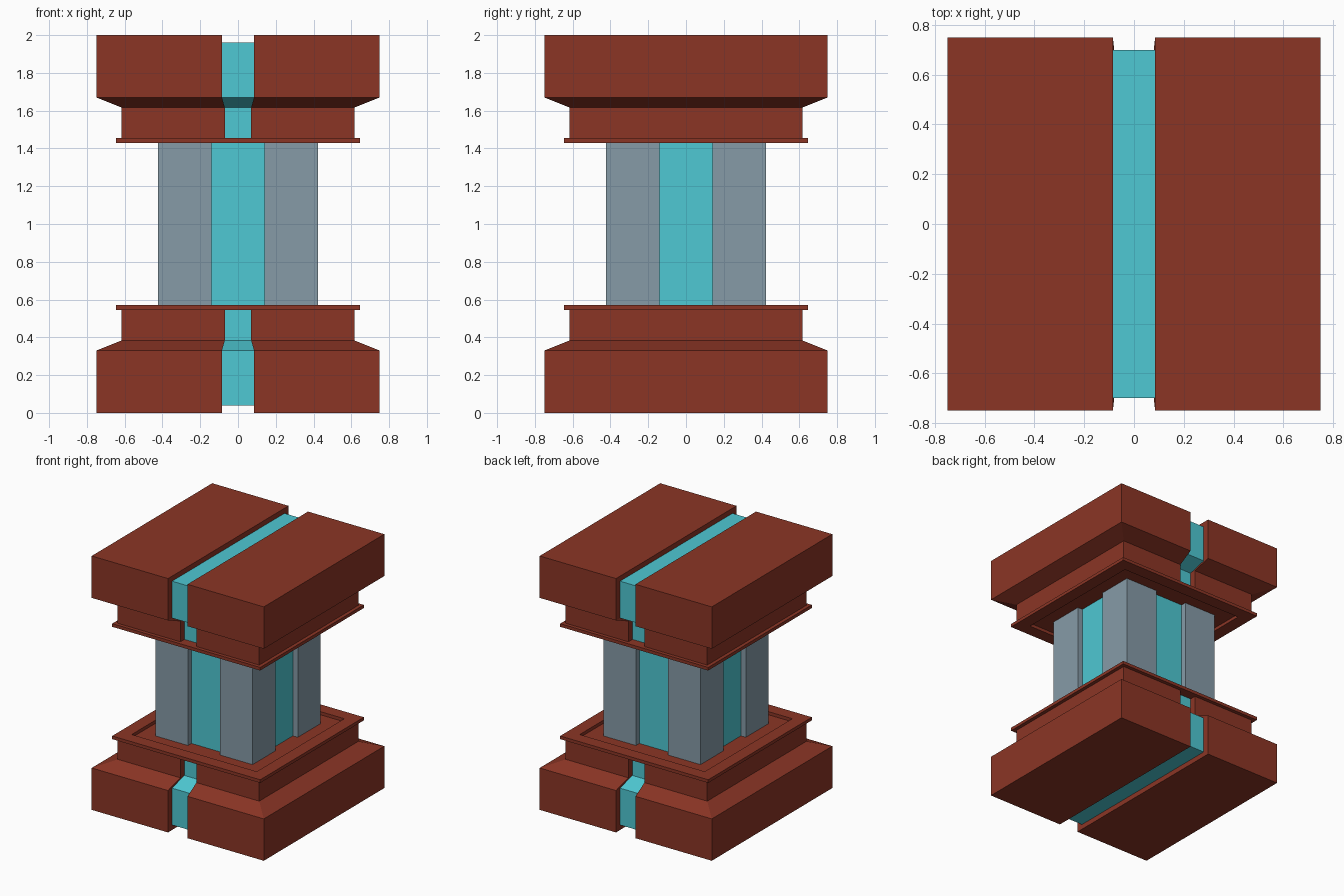
import bpy, bmesh, math

if "Cube" in bpy.data.objects:
    bpy.data.objects.remove(bpy.data.objects["Cube"])


def material(name, rgb):
    m = bpy.data.materials.new(name)
    lin = [((c / 255 + 0.055) / 1.055) ** 2.4 for c in rgb]
    m.diffuse_color = (*lin, 1)
    m.use_nodes = True
    m.node_tree.nodes["Principled BSDF"].inputs["Base Color"].default_value = m.diffuse_color
    return m


RED = material("brick red", (139, 53, 37))
CYAN = material("bright cyan", (78, 200, 211))
GREY = material("blue grey", (134, 155, 167))


def finish(bm, name, mats, flip=False):
    if flip:  # upper copy is the lower one mirrored about z = 1
        for v in bm.verts:
            v.co.z = 2 - v.co.z
    bmesh.ops.recalc_face_normals(bm, faces=bm.faces)
    mesh = bpy.data.meshes.new(name)
    bm.to_mesh(mesh)
    bm.free()
    for m in mats:
        mesh.materials.append(m)
    bpy.context.collection.objects.link(bpy.data.objects.new(name, mesh))


def bridge(bm, lower, upper, accent=()):
    n = len(lower)
    for i in range(n):
        j = (i + 1) % n
        f = bm.faces.new((lower[i], lower[j], upper[j], upper[i]))
        f.material_index = int(i in accent)


# Stepped block with a cyan channel running up the front, across and down the back
def cap(name, flip):
    bm = bmesh.new()
    rings = []
    for k, (a, z, g) in enumerate([(0.75, 0, 0.085), (0.75, 0.33, 0.085),
                                   (0.617, 0.383, 0.07), (0.617, 0.545, 0.07)]):
        b = a - 0.05
        pts = [(g, -a), (a, -a), (a, a), (g, a), (g, b), (-g, b),
               (-g, a), (-a, a), (-a, -a), (-g, -a), (-g, -b), (g, -b)]
        rings.append([bm.verts.new((x, y, 0.04 if k == 0 and i in (4, 5, 10, 11) else z))
                      for i, (x, y) in enumerate(pts)])
    for lo, hi in zip(rings, rings[1:]):
        bridge(bm, lo, hi, (4, 10))
    r = rings[0]
    for idx in [(0, 1, 2, 3), (6, 7, 8, 9), (0, 3, 4, 11), (6, 9, 10, 5)]:
        bm.faces.new([r[i] for i in idx])
    bm.faces.new([r[i] for i in (4, 5, 10, 11)]).material_index = 1
    bm.faces.new(rings[-1])
    finish(bm, name, [RED, CYAN], flip)


# Thin square frame around the pillar foot
def rim(name, flip):
    bm = bmesh.new()
    rings = [[bm.verts.new((sx * a, sy * a, z))
              for sx, sy in ((-1, -1), (1, -1), (1, 1), (-1, 1))]
             for a, z in ((0.645, 0.545), (0.645, 0.57), (0.545, 0.57), (0.545, 0.545))]
    for i in range(4):
        bridge(bm, rings[i], rings[(i + 1) % 4])
    finish(bm, name, [RED], flip)


for prefix, flip in (("lower", False), ("upper", True)):
    cap(prefix + "_cap", flip)
    rim(prefix + "_rim", flip)

# Pillar with a recessed cyan strip on each of its four sides
bm = bmesh.new()
outline = []
for k in range(4):
    c, s = round(math.cos(k * math.pi / 2)), round(math.sin(k * math.pi / 2))
    for x, y in ((0.423, -0.423), (0.423, -0.14), (0.38, -0.14), (0.38, 0.14), (0.423, 0.14)):
        outline.append((x * c - y * s, x * s + y * c))
low, high = ([bm.verts.new((x, y, z)) for x, y in outline] for z in (0.545, 1.455))
bridge(bm, low, high, (2, 7, 12, 17))
bm.faces.new(low)
bm.faces.new(high)
finish(bm, "pillar", [GREY, CYAN])
